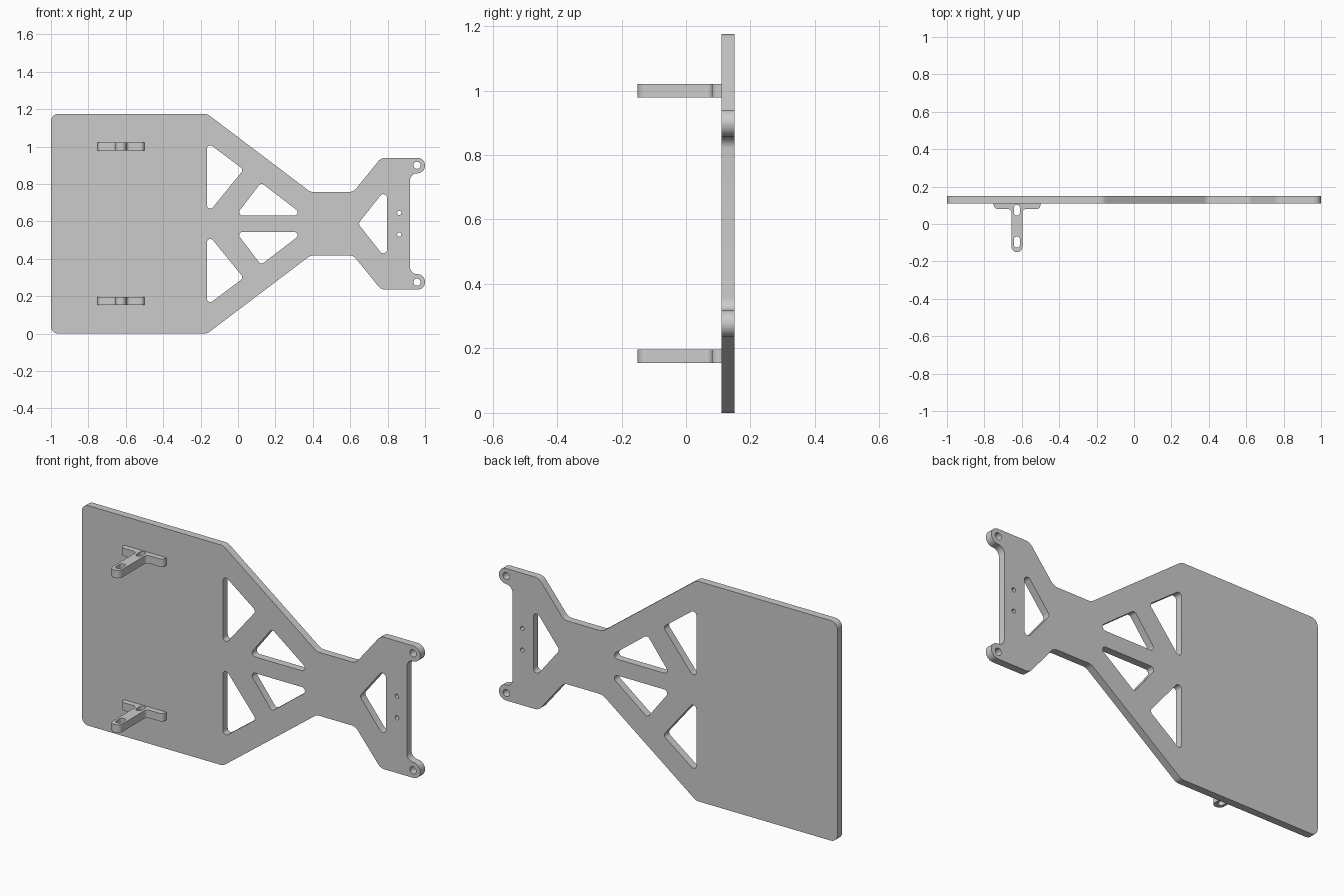
import bpy, bmesh, math
from mathutils import Vector

if "Cube" in bpy.data.objects:
    bpy.data.objects.remove(bpy.data.objects["Cube"])

H = 1.175  # total height; the plate is symmetric about H / 2


def fillet(corners, steps=8):
    """Closed outline from (x, y, radius) corners, each rounded by an arc."""
    out = []
    n = len(corners)
    for i, (x, y, r) in enumerate(corners):
        p = Vector((x, y))
        a = (Vector(corners[i - 1][:2]) - p).normalized()
        b = (Vector(corners[(i + 1) % n][:2]) - p).normalized()
        half = a.angle(b) / 2
        centre = p + (a + b).normalized() * (r / math.sin(half))
        start = p + a * (r / math.tan(half)) - centre
        end = p + b * (r / math.tan(half)) - centre
        sweep = start.angle_signed(end)
        for k in range(steps + 1):
            t = -sweep * k / steps
            c, s = math.cos(t), math.sin(t)
            out.append(centre + Vector((start.x * c - start.y * s,
                                        start.x * s + start.y * c)))
    return out


def circle(x, y, r, n=24):
    return [Vector((x + r * math.cos(2 * math.pi * k / n),
                    y + r * math.sin(2 * math.pi * k / n))) for k in range(n)]


def slot(x, y0, y1, w):
    r = w / 2 * 0.99
    return fillet([(x - w / 2, y0, r), (x + w / 2, y0, r),
                   (x + w / 2, y1, r), (x - w / 2, y1, r)])


def flip(corners):
    return [(x, H - z, r) for x, z, r in reversed(corners)]


def extruded(name, loops, thickness, location, rotation=(0, 0, 0)):
    """Filled outline with holes, extruded to a solid mesh."""
    cu = bpy.data.curves.new(name, 'CURVE')
    cu.dimensions = '2D'
    cu.fill_mode = 'BOTH'
    cu.extrude = thickness / 2
    for loop in loops:
        sp = cu.splines.new('POLY')
        sp.points.add(len(loop) - 1)
        for pt, v in zip(sp.points, loop):
            pt.co = (v.x, v.y, 0, 1)
        sp.use_cyclic_u = True
    ob = bpy.data.objects.new(name, cu)
    bpy.context.collection.objects.link(ob)
    ob.location, ob.rotation_euler = location, rotation
    bpy.ops.object.select_all(action='DESELECT')
    ob.select_set(True)
    bpy.context.view_layer.objects.active = ob
    bpy.ops.object.convert(target='MESH')
    ob = bpy.context.view_layer.objects.active
    bm = bmesh.new()
    bm.from_mesh(ob.data)
    bmesh.ops.remove_doubles(bm, verts=bm.verts, dist=1e-5)
    bmesh.ops.recalc_face_normals(bm, faces=bm.faces)
    bm.to_mesh(ob.data)
    bm.free()
    bpy.ops.object.shade_smooth_by_angle(angle=math.radians(30))
    return ob


# Plate: upper half outline, mirrored for the lower half
upper = [(-1, H, .04), (-.165, H, .05), (.388, .757, .05), (.617, .757, .05),
         (.765, .94, .05), (1, .94, .041), (1, .857, .041), (.92, .857, .037)]
loops = [fillet(upper + flip(upper))]

# Triangular windows, bolt holes and lug holes
windows = [[(-.166, 1.024, .018), (-.166, .636, .018), (.03, .877, .018)],
           [(-.012, .631, .018), (.353, .631, .018), (.123, .807, .018)]]
for w in windows:
    loops += [fillet(w), fillet(flip(w))]
loops.append(fillet([(.642, H / 2, .02), (.797, .783, .02), (.797, H - .783, .02)]))
for x, z, r in [(.862, .645, .011), (.957, .9, .019)]:
    loops += [circle(x, z, r), circle(x, H - z, r)]
extruded("plate", loops, .04, (0, .13, 0), (math.pi / 2, 0, 0))

# T-shaped slotted brackets on the front face
tee = [(-.75, .112, .002), (-.75, .08, .022), (-.655, .08, .02), (-.655, -.15, .028),
       (-.597, -.15, .028), (-.597, .08, .02), (-.5, .08, .022), (-.5, .112, .002)]
for name, z in [("upper_bracket", 1.0), ("lower_bracket", H - 1.0)]:
    extruded(name, [fillet(tee), slot(-.626, .045, .103, .032),
                    slot(-.626, -.126, -.067, .032)], .042, (0, 0, z))
